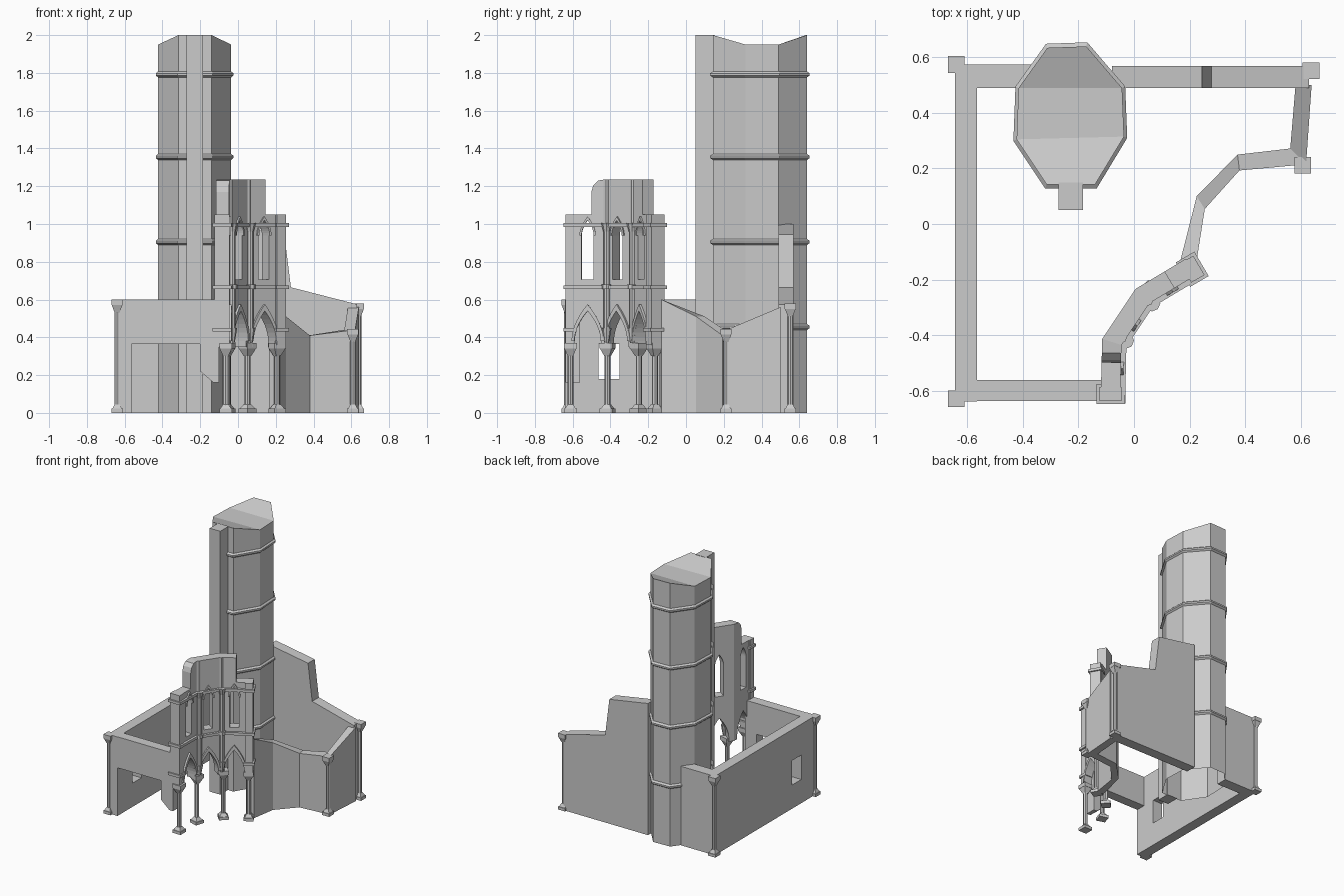
import bpy, bmesh, math
from mathutils import Matrix, Vector

if "Cube" in bpy.data.objects:
    bpy.data.objects.remove(bpy.data.objects["Cube"])


def add_mesh(name, bm):
    bmesh.ops.recalc_face_normals(bm, faces=bm.faces)
    me = bpy.data.meshes.new(name)
    bm.to_mesh(me)
    bm.free()
    ob = bpy.data.objects.new(name, me)
    bpy.context.collection.objects.link(ob)
    return ob


def panel(name, p0, p1, loops, thick, off=0.0, m0=0.0, m1=0.0):
    """Upright slab: loops are (distance, height) outlines, later ones are holes.
    m0 and m1 are mitre slopes at the two ends."""
    cu = bpy.data.curves.new(name, 'CURVE')
    cu.dimensions, cu.fill_mode, cu.extrude = '2D', 'BOTH', thick / 2
    for pts in loops:
        sp = cu.splines.new('POLY')
        sp.points.add(len(pts) - 1)
        for q, (a, b) in zip(sp.points, pts):
            q.co = (a, b, 0, 1)
        sp.use_cyclic_u = True
    tmp = bpy.data.objects.new(name, cu)
    bpy.context.collection.objects.link(tmp)
    dg = bpy.context.evaluated_depsgraph_get()
    me = bpy.data.meshes.new_from_object(tmp.evaluated_get(dg))
    bpy.data.objects.remove(tmp)
    a, b = Vector((*p0, 0)), Vector((*p1, 0))
    d, up = (b - a).normalized(), Vector((0, 0, 1))
    n, L = d.cross(up), (b - a).length
    bm = bmesh.new()
    bm.from_mesh(me)
    bpy.data.meshes.remove(me)
    bmesh.ops.remove_doubles(bm, verts=bm.verts, dist=1e-5)
    for v in bm.verts:
        s, h, t = v.co
        t += off
        if abs(s) < 1e-4:
            s += t * m0
        elif abs(s - L) < 1e-4:
            s -= t * m1
        v.co = a + d * s + up * h + n * t
    for f in bm.faces:
        f.smooth = False
    return add_mesh(name, bm)


def rect(a, b, c, d):
    return [(a, c), (b, c), (b, d), (a, d)]


def loft(name, sections, top=None, cap_bottom=False):
    bm = bmesh.new()
    rings = [[bm.verts.new(p) for p in s] for s in sections]
    n = len(rings[0])
    for r, q in zip(rings, rings[1:]):
        for i in range(n):
            bm.faces.new((r[i], r[(i + 1) % n], q[(i + 1) % n], q[i]))
    for f in top or []:
        bm.faces.new([rings[-1][i] for i in f])
    if cap_bottom:
        bm.faces.new(rings[0])
    return add_mesh(name, bm)


def block(bm, x, y, z0, z1, w, d, rot=0.0):
    m = (Matrix.Translation((x, y, (z0 + z1) / 2)) @ Matrix.Rotation(rot, 4, 'Z')
         @ Matrix.Diagonal((w, d, z1 - z0, 1)))
    bmesh.ops.create_cube(bm, size=1, matrix=m)


def cone(bm, x, y, z0, z1, r0, r1, seg=8, rot=0.0):
    m = Matrix.Translation((x, y, (z0 + z1) / 2)) @ Matrix.Rotation(rot, 4, 'Z')
    bmesh.ops.create_cone(bm, cap_ends=True, segments=seg, radius1=r0, radius2=r1,
                          depth=z1 - z0, matrix=m)


def pillar(name, x, y, top, w=0.06, r=0.015, rot=0.0):
    bm = bmesh.new()
    q = rot + math.pi / 4
    block(bm, x, y, 0, 0.022, w, w, rot)
    cone(bm, x, y, 0.022, 0.045, w * 0.6, r * 1.3, 4, q)
    cone(bm, x, y, 0.03, top - 0.05, r, r)
    cone(bm, x, y, top - 0.07, top - 0.03, r * 1.2, w * 0.66, 4, q)
    block(bm, x, y, top - 0.03, top, w, w, rot)
    return add_mesh(name, bm)


# Tower shaft with creased top, ring mouldings and buttress
OCT = [(-.423, .305), (-.416, .49), (-.312, .635), (-.172, .64),
       (-.043, .49), (-.036, .315), (-.14, .143), (-.315, .143)]
loft("tower", [[(x, y, 0) for x, y in OCT],
               [(x, y, 1.95 if .2 < y < .6 else 2.0) for x, y in OCT]],
     [(1, 2, 3, 4), (0, 1, 4, 5), (7, 0, 5, 6)])
cx, cy = -.23, .395
for i, z in enumerate((.455, .905, 1.355, 1.792)):
    loft(f"tower_ring_{i}", [[(cx + (x - cx) * k, cy + (y - cy) * k, z + dz) for x, y in OCT]
                             for k, dz in ((.99, -.018), (1.06, -.006), (1.06, .006), (.99, .018))])
bm = bmesh.new()
block(bm, -.2285, .1, 0, 2.0, .088, .1)
add_mesh("tower_buttress", bm)

# Left wall with window
panel("left_wall", (-.605, -.64), (-.605, .575),
      [rect(0, 1.215, 0, .6), rect(.178, .288, .18, .365)], .08)
# Front wall with broken opening
panel("front_wall", (0, -.6), (1, -.6),
      [[(-.64, 0), (-.57, 0), (-.57, .365), (-.2, .365), (-.2, .22), (-.13, .16),
        (-.1, .16), (-.1, .6), (-.64, .6)]], .075)
# Back walls either side of the tower
panel("back_wall_left", (0, .533), (1, .533), [rect(-.64, -.36, 0, .6)], .085)
panel("back_wall_right", (0, .53), (1, .53),
      [[(-.08, 0), (.63, 0), (.63, .575), (.28, .665), (.245, .945), (-.08, 1.0)]], .08)

# Bent right-hand wall with falling top
inner = [(.165, -.14), (.226, .1), (.373, .25), (.563, .272), (.582, .5)]
outer = [(.226, -.13), (.255, .054), (.38, .193), (.62, .215), (.64, .5)]
tops = [.6, .51, .41, .44, .56]
loft("right_wall", [[(*a, 0), (*b, 0), (*b, h), (*a, h)] for a, b, h in zip(inner, outer, tops)],
     [(0, 1, 2, 3)], True)

# Corner pillars
for i, (x, y, h) in enumerate([(-.64, .575, .6), (-.64, -.63, .6), (.638, .552, .58), (.608, .212, .445)]):
    pillar(f"corner_pillar_{i}", x, y, h)

# Arcade: three bays between four nodes
N = [Vector(p) for p in ((-.085, -.635), (-.08, -.425), (.03, -.26), (.205, -.155))]


def arch(c, w, z0, spring, h, n=7):
    left = [(c - w * (1 - (i / n) ** 1.9), spring + h * i / n) for i in range(n + 1)]
    right = [(2 * c - s, z) for s, z in left[-2::-1]]
    return [(c - w, z0)] * (z0 < spring) + left + right + [(c + w, z0)] * (z0 < spring)


def bay_top(i, L):
    if i == 0:
        return [(L, 1.235), (.17, 1.23), (.145, 1.205), (.135, 1.17), (.135, 1.05), (0, 1.05)]
    if i == 1:
        return [(L, 1.235), (0, 1.235)]
    return [(L, 1.05), (.115, 1.05), (.115, 1.235), (0, 1.235)]


dirs = [N[i + 1] - N[i] for i in range(3)]
turn = [0] + [math.tan(abs(dirs[i].angle_signed(dirs[i + 1])) / 2) for i in range(2)] + [0]
for i in range(3):
    p, q, L = N[i], N[i + 1], dirs[i].length
    c = L / 2 + (.01 if i == 0 else 0)
    m = dict(m0=turn[i], m1=turn[i + 1])
    opening = arch(c, .07, .35, .38, .16)
    panel(f"arcade_bay_{i}", p, q,
          [[(0, .35)] + opening + [(L, .35)] + bay_top(i, L), arch(c, .032, .705, .94, .08)],
          .07, **m)
    # Arch and window mouldings
    hood = arch(c, .085, .38, .38, .195) + arch(c, .07, .38, .38, .16)[::-1]
    panel(f"arch_moulding_{i}", p, q, [hood], .018, .04)
    hood = arch(c, .043, .94, .94, .1) + arch(c, .032, .94, .94, .08)[::-1]
    panel(f"window_moulding_{i}", p, q, [hood], .014, .038)
    # String courses
    for j, z in enumerate((.665, .995)):
        panel(f"string_course_{i}_{j}", p, q, [rect(0, L, z - .01, z + .01)], .022, .042, **m)

# Arcade columns on the ground
for i, (x, y, a) in enumerate([(-.065, -.612, 0), (-.055, -.415, -.3), (.05, -.25, -.8), (.207, -.165, -1.05)]):
    pillar(f"arcade_column_{i}", x, y, .37, .068, .016, a)

# Wall shafts on corbels along the arcade face
for i, (x, y) in enumerate([(-.03, -.42), (.065, -.285)]):
    bm = bmesh.new()
    cone(bm, x, y, .37, .45, .012, .026)
    cone(bm, x, y, .45, 1.0, .018, .018)
    cone(bm, x, y, .655, .68, .027, .027)
    cone(bm, x, y, .96, 1.005, .018, .03)
    cone(bm, x - .014, y + .008, 1.0, 1.235, .017, .017)
    add_mesh(f"wall_shaft_{i}", bm)

# End piers of the arcade
for i, (x, y, w, d, a) in enumerate([(-.085, -.612, .08, .05, 0), (.21, -.163, .055, .08, .53)]):
    bm = bmesh.new()
    block(bm, x, y, .36, 1.05, w, d, a)
    for z in (.44, .665, .995):
        block(bm, x, y, z - .01, z + .01, w + .022, d + .022, a)
    add_mesh(f"arcade_pier_{i}", bm)
